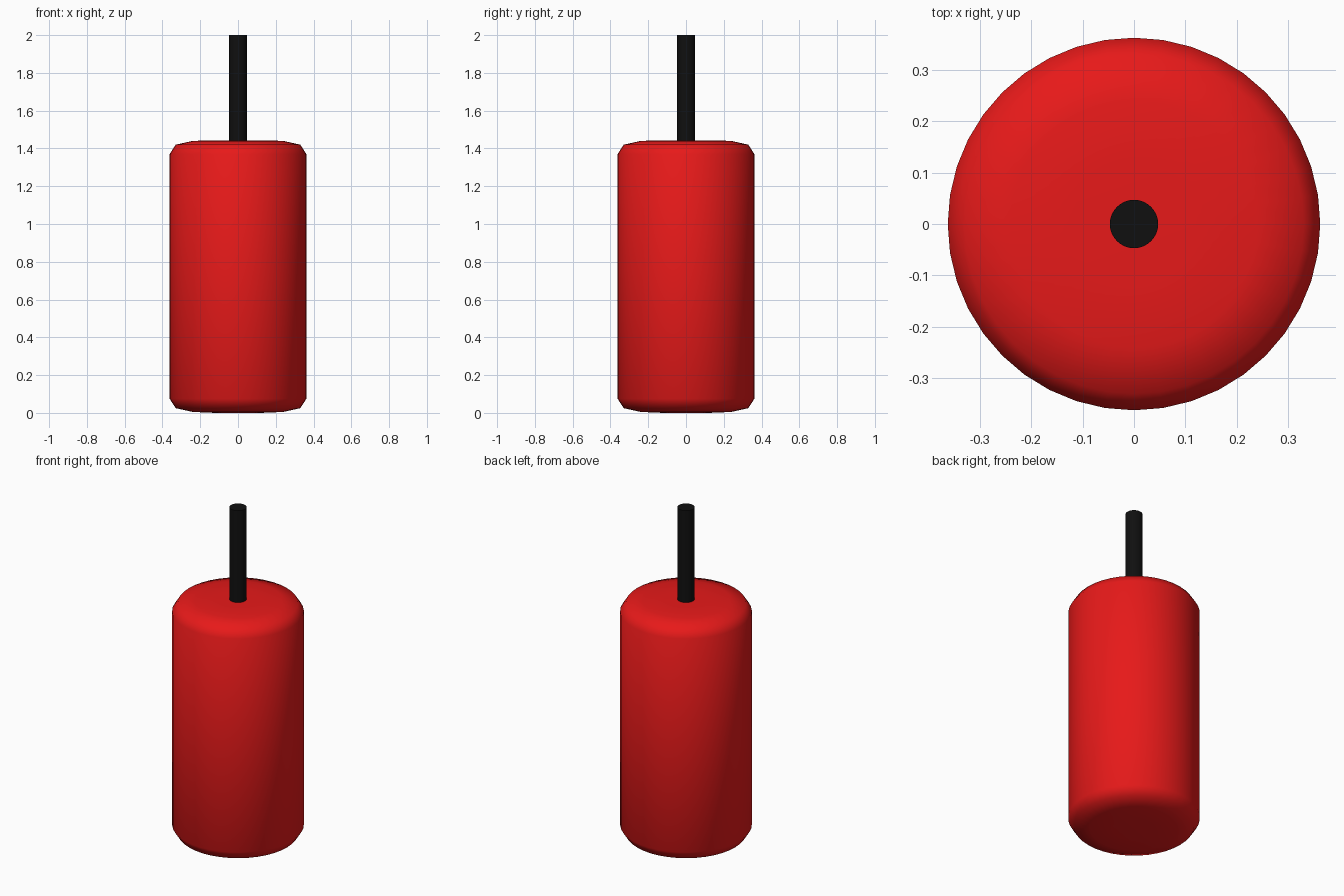
import bpy, bmesh, math

if "Cube" in bpy.data.objects:
    bpy.data.objects.remove(bpy.data.objects["Cube"])


def paint(obj, name, rgb):
    mat = bpy.data.materials.new(name)
    mat.diffuse_color = (*rgb, 1.0)
    mat.use_nodes = True
    mat.node_tree.nodes["Principled BSDF"].inputs["Base Color"].default_value = mat.diffuse_color
    obj.data.materials.append(mat)


def lathe(name, profile, sides):
    # Rings from (radius, z) pairs, closed with flat caps
    bm = bmesh.new()
    rings = []
    for r, z in profile:
        rings.append([bm.verts.new((r * math.cos(math.tau * i / sides),
                                    r * math.sin(math.tau * i / sides), z))
                      for i in range(sides)])
    for a, b in zip(rings, rings[1:]):
        for i in range(sides):
            j = (i + 1) % sides
            bm.faces.new((a[i], a[j], b[j], b[i]))
    bm.faces.new(rings[0][::-1])
    bm.faces.new(rings[-1])
    mesh = bpy.data.meshes.new(name)
    bm.to_mesh(mesh)
    bm.free()
    obj = bpy.data.objects.new(name, mesh)
    bpy.context.collection.objects.link(obj)
    bpy.ops.object.select_all(action='DESELECT')
    obj.select_set(True)
    bpy.context.view_layer.objects.active = obj
    bpy.ops.object.shade_smooth_by_angle(angle=math.radians(50))
    return obj


# Rounded cylindrical body
body = lathe("body", [(0.12, 0.0), (0.24, 0.005), (0.33, 0.025), (0.362, 0.075),
                      (0.362, 0.72), (0.362, 1.37), (0.33, 1.42),
                      (0.24, 1.44), (0.12, 1.443)], 40)
paint(body, "red", (0.8, 0.01, 0.01))

# Thin rod standing on the body
rod = lathe("rod", [(0.047, 1.43), (0.047, 2.0)], 32)
paint(rod, "black", (0.005, 0.005, 0.005))
